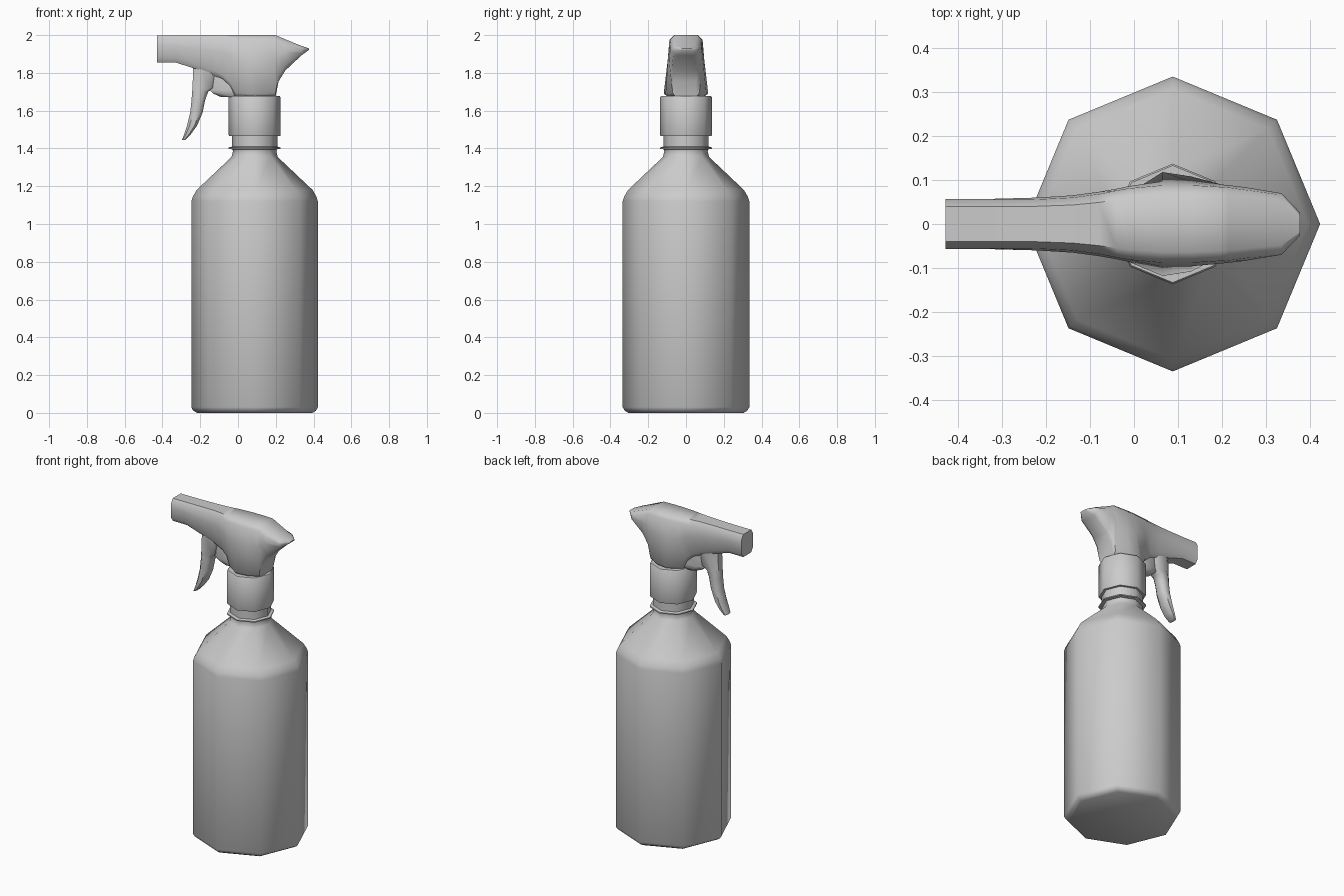
import bpy, bmesh
from math import sin, cos, pi, radians

CX = 0.088   # axis of the bottle


def loft(name, rings, angle=50):
    """Skin a list of equal-length point rings and cap both ends."""
    bm = bmesh.new()
    vs = [[bm.verts.new(p) for p in r] for r in rings]
    n = len(vs[0])
    for a, b in zip(vs, vs[1:]):
        for i in range(n):
            j = (i + 1) % n
            bm.faces.new((a[i], a[j], b[j], b[i]))
    bm.faces.new(vs[0])
    bm.faces.new(vs[-1])
    bmesh.ops.recalc_face_normals(bm, faces=bm.faces)
    me = bpy.data.meshes.new(name)
    bm.to_mesh(me)
    bm.free()
    ob = bpy.data.objects.new(name, me)
    bpy.context.collection.objects.link(ob)
    bpy.ops.object.select_all(action='DESELECT')
    bpy.context.view_layer.objects.active = ob
    ob.select_set(True)
    bpy.ops.object.shade_smooth_by_angle(angle=radians(angle))
    return ob


def octagon(r, z):
    return [(CX + r * cos(i * pi / 4), r * sin(i * pi / 4), z) for i in range(8)]


def lathe(name, profile):
    return loft(name, [octagon(r, z) for r, z in profile])


# Bottle with sloping shoulder and neck flange
lathe("bottle", [(0.305, 0), (0.325, 0.012), (0.335, 0.03), (0.335, 1.12),
                 (0.327, 1.145), (0.307, 1.18), (0.122, 1.355), (0.115, 1.385),
                 (0.117, 1.395), (0.137, 1.398), (0.137, 1.405), (0.12, 1.41),
                 (0.12, 1.48)])

# Screw collar
lathe("collar", [(0.135, 1.465), (0.137, 1.47), (0.137, 1.672), (0.133, 1.677)])


# Spray head: cross-sections along x (x, bottom z, top z, bottom / middle / top half width)
def head_section(x, zb, zt, wb, wm, wt):
    c = min(0.025, (zt - zb) * 0.2)
    zm = zb + (zt - zb) * 0.6
    half = [(wb * 0.7, zb), (wb, zb + c), (wm, zm), (wt, zt - c), (wt * 0.72, zt)]
    return [(x, y, z) for y, z in half] + [(x, -y, z) for y, z in reversed(half)]


loft("spray_head", [head_section(*s) for s in [
    (-0.428, 1.855, 1.998, 0.055, 0.057, 0.055),
    (-0.33, 1.855, 1.998, 0.055, 0.057, 0.055),
    (-0.22, 1.82, 1.999, 0.055, 0.060, 0.056),
    (-0.14, 1.793, 2.0, 0.055, 0.065, 0.060),
    (-0.08, 1.762, 2.0, 0.055, 0.073, 0.068),
    (-0.04, 1.725, 2.0, 0.058, 0.080, 0.076),
    (-0.012, 1.67, 2.0, 0.070, 0.086, 0.081),
    (0.065, 1.665, 2.0, 0.118, 0.097, 0.088),
    (0.13, 1.665, 2.0, 0.108, 0.096, 0.088),
    (0.198, 1.67, 2.0, 0.072, 0.090, 0.084),
    (0.215, 1.755, 1.993, 0.075, 0.088, 0.083),
    (0.25, 1.812, 1.978, 0.074, 0.084, 0.078),
    (0.335, 1.892, 1.943, 0.066, 0.070, 0.066),
    (0.377, 1.922, 1.929, 0.024, 0.026, 0.024)]])


# Trigger: rounded horizontal sections (z, front x, rear x, half width)
def trigger_section(z, x0, x1, w):
    m, h = (x0 + x1) / 2, (x1 - x0) / 2
    pts = [(-1, .5), (-.5, 1), (.5, 1), (1, .5), (1, -.5), (.5, -1), (-.5, -1), (-1, -.5)]
    return [(m + h * a, w * b, z) for a, b in pts]


loft("trigger", [trigger_section(*s) for s in [
    (1.445, -0.297, -0.278, 0.026), (1.475, -0.285, -0.25, 0.034),
    (1.52, -0.27, -0.217, 0.038), (1.59, -0.253, -0.187, 0.039),
    (1.655, -0.246, -0.174, 0.039), (1.70, -0.243, -0.158, 0.040),
    (1.72, -0.241, -0.12, 0.041), (1.83, -0.237, -0.10, 0.043)]])

# Pump piston between trigger and head
loft("piston", [trigger_section(*s) for s in [
    (1.672, -0.09, 0.02, 0.035), (1.69, -0.13, 0.03, 0.045),
    (1.71, -0.15, 0.03, 0.045), (1.79, -0.15, 0.03, 0.040)]])
